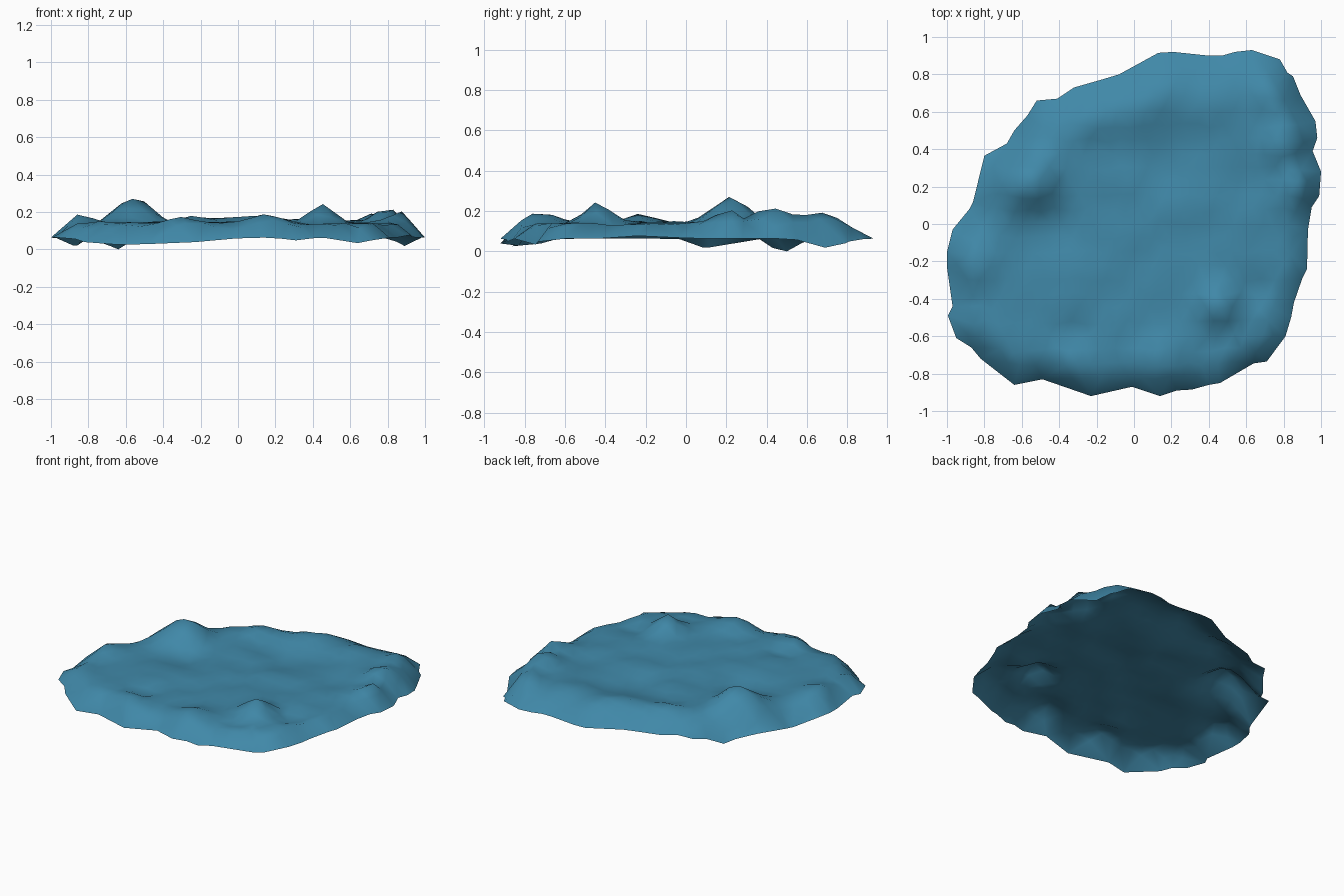
import bpy, bmesh, math, random
from mathutils import Vector, noise
from mathutils.geometry import delaunay_2d_cdt

if "Cube" in bpy.data.objects:
    bpy.data.objects.remove(bpy.data.objects["Cube"])

random.seed(4)

# Ragged outline of the sheet, seen from above
OUTLINE = [
    (.13, .915), (.21, .92), (.40, .90), (.47, .90), (.54, .92), (.63, .93),
    (.78, .88), (.82, .81), (.85, .79), (.89, .69), (.97, .55), (.98, .46),
    (.955, .39), (1.0, .28), (.99, .15), (.95, .09), (.93, -.03), (.925, -.24),
    (.90, -.29), (.855, -.42), (.84, -.50), (.81, -.60), (.71, -.735),
    (.64, -.745), (.46, -.85), (.40, -.86), (.31, -.885), (.23, -.89),
    (.14, -.92), (-.01, -.87), (-.23, -.92), (-.49, -.83), (-.64, -.86),
    (-.82, -.72), (-.87, -.66), (-.95, -.61), (-.995, -.49), (-.97, -.44),
    (-1.0, -.23), (-1.0, -.15), (-.97, -.03), (-.88, .08), (-.86, .12),
    (-.80, .365), (-.68, .43), (-.64, .50), (-.57, .58), (-.52, .66),
    (-.41, .67), (-.32, .73), (-.18, .77), (-.08, .80)]

# Peaks and hollows: x, y, height, radius
BUMPS = [
    (-.55, .22, .13, .13), (.45, -.44, .10, .09), (.80, .43, .09, .10),
    (.88, .20, .09, .08), (.79, .70, .07, .12), (-.72, .22, .03, .12),
    (.15, -.72, .06, .10), (-.30, -.72, .04, .10), (-.85, -.22, .05, .10),
    (.45, .68, .03, .15), (.10, .62, .05, .16), (-.25, .58, .05, .12),
    (.15, .40, -.035, .18), (-.40, .00, -.03, .12), (-.32, -.59, -.03, .08),
    (-.35, -.42, .02, .10), (.65, -.36, -.04, .08)]

# Dips and rises along the rim: x, y, height, radius
RIM = [
    (-.64, .48, -.065, .11), (-.87, .10, -.045, .10), (.89, .70, -.045, .12),
    (-.72, -.80, -.05, .15), (-.49, -.83, -.03, .12), (-.20, -.92, -.025, .15),
    (.63, -.75, -.03, .10), (.31, -.89, -.015, .08), (.93, -.2, .015, .15)]


def hills(table, x, y):
    return sum(h * math.exp(-((x - a) ** 2 + (y - b) ** 2) / (r * r))
               for a, b, h, r in table)


def edge_distance(p):
    best = 9.0
    for i, a in enumerate(OUTLINE):
        a, b = Vector(a), Vector(OUTLINE[i - 1])
        t = max(0, min(1, (p - a).dot(b - a) / (b - a).length_squared))
        best = min(best, (p - a - (b - a) * t).length)
    return best


def inside(p):
    hit = False
    for i, (ax, ay) in enumerate(OUTLINE):
        bx, by = OUTLINE[i - 1]
        if (ay > p.y) != (by > p.y) and p.x < (bx - ax) * (p.y - ay) / (by - ay) + ax:
            hit = not hit
    return hit


def height(p):
    # the border slope is gentler at the back left, steeper at the front right
    width = max(.11, min(.23, .16 + .08 * (p.y - .5 * p.x)))
    d = min(1, edge_distance(p) / width)
    rise = math.sin(d * math.pi / 2)
    rim = .066 + hills(RIM, p.x, p.y)
    top = .143 + hills(BUMPS, p.x, p.y)
    top += .018 * noise.noise(Vector((p.x * 6, p.y * 6, 2)))
    return rim + (top - rim) * rise


# Rim points plus a loosely scattered grid inside
points = [Vector(p) for p in OUTLINE]
n = len(points)
step = .075
for i in range(-20, 21):
    for j in range(-13, 14):
        p = Vector(((i + .5 * (j % 2)) * step + random.uniform(-.015, .015),
                    j * step + random.uniform(-.015, .015)))
        if inside(p) and edge_distance(p) > .045:
            points.append(p)
rim_edges = [(i, (i + 1) % n) for i in range(n)]
flat, _, faces, *_ = delaunay_2d_cdt(points, rim_edges, [list(range(n))], 1, 1e-5)

# Single rumpled sheet, open underneath
verts = [(p.x, p.y, height(p)) for p in flat]
low = min(v[2] for v in verts)
mesh = bpy.data.meshes.new("rumpled_sheet")
mesh.from_pydata([(x, y, z - low) for x, y, z in verts], [], faces)
sheet = bpy.data.objects.new("rumpled_sheet", mesh)
bpy.context.collection.objects.link(sheet)

bm = bmesh.new()
bm.from_mesh(mesh)
for f in bm.faces:
    f.normal_update()
    if f.normal.z < 0:
        f.normal_flip()
    f.smooth = True
bm.to_mesh(mesh)
bm.free()

# Colour
blue = bpy.data.materials.new("water_blue")
blue.diffuse_color = (.051, .247, .392, 1)
blue.use_nodes = True
blue.node_tree.nodes["Principled BSDF"].inputs["Base Color"].default_value = blue.diffuse_color
mesh.materials.append(blue)
